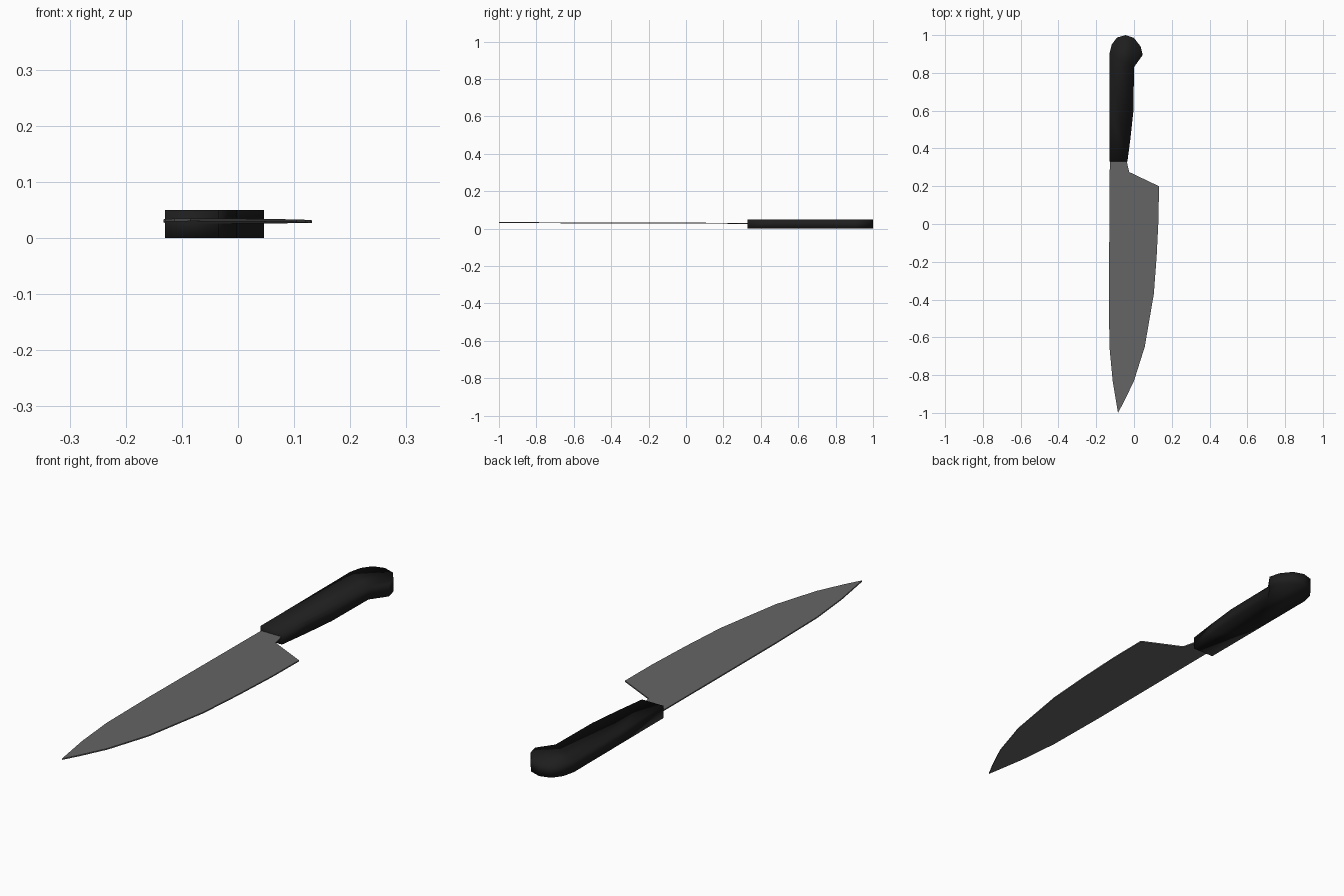
import bpy
import bmesh

if "Cube" in bpy.data.objects:
    bpy.data.objects.remove(bpy.data.objects["Cube"])


def plate(name, outline, z_bottom, thickness, color, smooth_all=False):
    """Extrude a flat outline; z_bottom is a function of y."""
    bm = bmesh.new()
    face = bm.faces.new([bm.verts.new((x, y, z_bottom(y))) for x, y in outline])
    top = bmesh.ops.extrude_face_region(bm, geom=[face])["geom"]
    for v in top:
        if isinstance(v, bmesh.types.BMVert):
            v.co.z += thickness
    if not any(f is face for f in bm.faces):
        bm.faces.new([v for v in bm.verts][:len(outline)])
    bmesh.ops.recalc_face_normals(bm, faces=bm.faces)
    for f in bm.faces:
        f.smooth = smooth_all
    mesh = bpy.data.meshes.new(name)
    bm.to_mesh(mesh)
    bm.free()
    mat = bpy.data.materials.new(name + "_material")
    mat.diffuse_color = (*color, 1)
    mat.use_nodes = True
    mat.node_tree.nodes["Principled BSDF"].inputs["Base Color"].default_value = mat.diffuse_color
    mesh.materials.append(mat)
    obj = bpy.data.objects.new(name, mesh)
    bpy.context.collection.objects.link(obj)
    return obj


# Handle: curved grip with hooked butt, softly shaded
handle_outline = [
    (-0.13, 0.33), (-0.035, 0.33), (-0.018, 0.46), (-0.003, 0.6), (0.0, 0.83),
    (0.046, 0.895), (0.035, 0.94), (0.0, 0.985), (-0.045, 1.0),
    (-0.09, 0.987), (-0.118, 0.95), (-0.13, 0.9), (-0.13, 0.6)]
plate("handle", handle_outline, lambda y: 0.0, 0.05, (0.013, 0.013, 0.013), True)

# Blade: thin plate with curved edge and angled heel, ending inside the handle
blade_outline = [
    (-0.128, 0.345), (-0.133, -0.38), (-0.13, -0.65), (-0.113, -0.83),
    (-0.085, -1.0), (-0.05, -0.935), (0.0, -0.83), (0.057, -0.65),
    (0.105, -0.37), (0.12, -0.17), (0.13, 0.03), (0.132, 0.2),
    (-0.025, 0.275), (-0.042, 0.345)]
plate("blade", blade_outline, lambda y: 0.027 - 0.003 * y, 0.005, (0.13, 0.13, 0.13))
